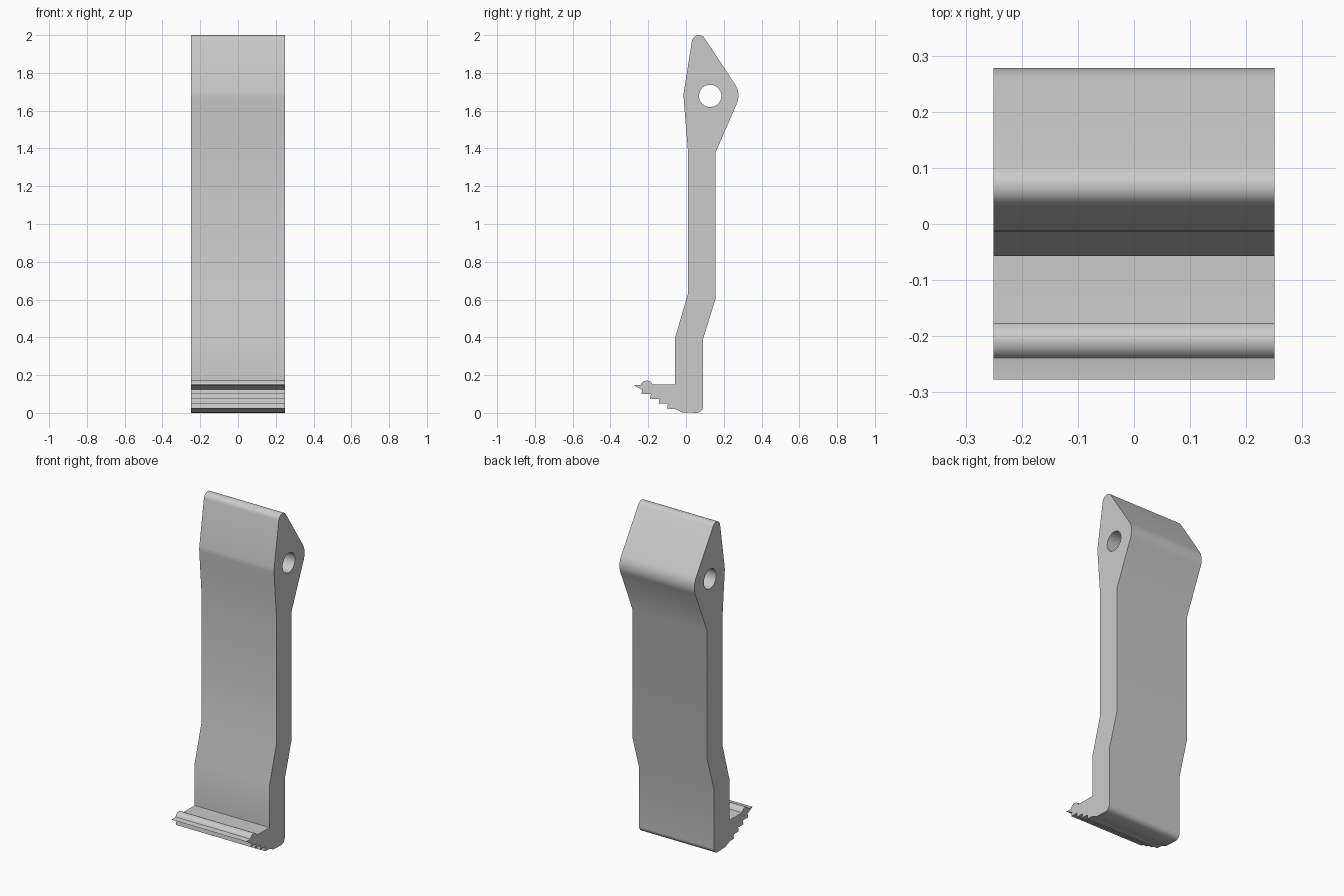
import bpy
import bmesh
from math import sin, cos, pi, radians

if "Cube" in bpy.data.objects:
    bpy.data.objects.remove(bpy.data.objects["Cube"], do_unlink=True)

HALF_WIDTH = 0.25


def arc(cy, cz, r, start, end, steps=8):
    """Points on an arc in the side plane, angles in degrees."""
    angles = [radians(start + (end - start) * i / steps) for i in range(steps + 1)]
    return [(cy + r * cos(a), cz + r * sin(a)) for a in angles]


# Side profile of the lever: head, shank, heel, then toe
outline = arc(0.068, 1.963, 0.037, 171, 35)                   # rounded tip
outline += arc(0.173, 1.68, 0.105, 35, -24, 10)               # rounded back of head
outline += [(0.155, 1.375), (0.155, 0.6), (0.09, 0.39)]       # back of shank
outline += arc(0.055, 0.035, 0.035, 0, -90)                   # rounded heel
outline += [(-0.02, 0.003), (-0.058, 0.02)]

# Stepped grip teeth under the toe
for i in range(4):
    y, z = -0.1 - 0.045 * i, 0.023 + 0.0255 * i
    outline += [(y, z), (y + 0.004, z + 0.0255)]

# Pointed lip, round bead and front of shank
outline += [(-0.237, 0.125), (-0.277, 0.147), (-0.24, 0.149)]
outline += arc(-0.208, 0.138, 0.033, 160, 20)
outline += [(-0.172, 0.149), (-0.057, 0.149), (-0.057, 0.4),
            (0.01, 0.63), (0.01, 1.39), (-0.008, 1.61)]
outline += arc(0.118, 1.68, 0.131, 186, 172, 4)

# Pivot hole
hole = arc(0.128, 1.678, 0.059, 0, 360, 40)[:-1]

# Fill the profile around the hole and extrude it across the width
bm = bmesh.new()
edges = []
for loop in (outline, hole):
    verts = [bm.verts.new((-HALF_WIDTH, y, z)) for y, z in loop]
    edges += [bm.edges.new((v, verts[i - 1])) for i, v in enumerate(verts)]
bmesh.ops.triangle_fill(bm, edges=edges, use_beauty=True)
extruded = bmesh.ops.extrude_face_region(bm, geom=bm.faces[:], use_keep_orig=True)
moved = [g for g in extruded["geom"] if isinstance(g, bmesh.types.BMVert)]
bmesh.ops.translate(bm, verts=moved, vec=(2 * HALF_WIDTH, 0, 0))
bmesh.ops.recalc_face_normals(bm, faces=bm.faces[:])
mesh = bpy.data.meshes.new("lever")
bm.to_mesh(mesh)
bm.free()

lever = bpy.data.objects.new("lever", mesh)
bpy.context.collection.objects.link(lever)

# Plain grey finish
grey = bpy.data.materials.new("plain grey")
grey.use_nodes = True
color = (0.6, 0.6, 0.6, 1)
grey.diffuse_color = color
grey.node_tree.nodes["Principled BSDF"].inputs["Base Color"].default_value = color
mesh.materials.append(grey)

bpy.context.view_layer.objects.active = lever
lever.select_set(True)
bpy.ops.object.shade_smooth_by_angle(angle=radians(30))
